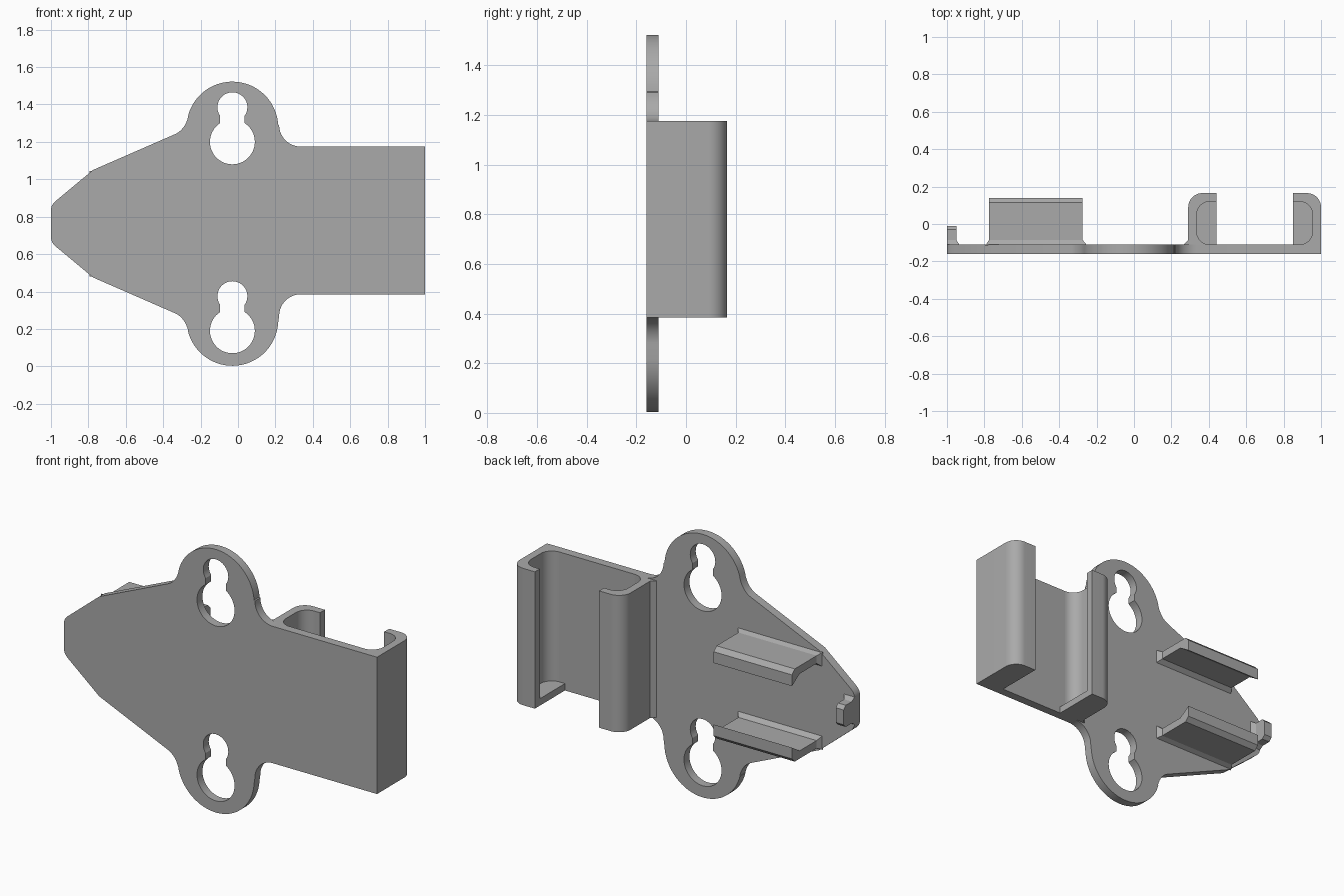
import bpy
import bmesh
from math import radians, sin, cos, asin, degrees
from mathutils import Matrix

cube = bpy.data.objects.get("Cube")
if cube:
    bpy.data.objects.remove(cube, do_unlink=True)

grey = bpy.data.materials.new("plain_grey")
grey.use_nodes = True
grey.diffuse_color = (0.4, 0.4, 0.4, 1)
grey.node_tree.nodes["Principled BSDF"].inputs["Base Color"].default_value = (0.4, 0.4, 0.4, 1)

# Columns give where the profile's two axes and its extrusion point
FRAMES = {
    "z": Matrix(((1, 0, 0, 0), (0, 1, 0, 0), (0, 0, 1, 0), (0, 0, 0, 1))),
    "y": Matrix(((1, 0, 0, 0), (0, 0, 1, 0), (0, 1, 0, 0), (0, 0, 0, 1))),
    "x": Matrix(((0, 0, 1, 0), (1, 0, 0, 0), (0, 1, 0, 0), (0, 0, 0, 1))),
}


def finish(name, bm):
    """Turn a bmesh into a clean object with sharp edges kept."""
    bmesh.ops.remove_doubles(bm, verts=bm.verts, dist=0.0001)
    bmesh.ops.recalc_face_normals(bm, faces=bm.faces)
    mesh = bpy.data.meshes.new(name)
    bm.to_mesh(mesh)
    bm.free()
    mesh.materials.clear()
    mesh.materials.append(grey)
    mesh.shade_smooth()
    mesh.set_sharp_from_angle(angle=radians(30))
    obj = bpy.data.objects.new(name, mesh)
    bpy.context.collection.objects.link(obj)
    return obj


def extrude(name, loops, axis, low, high):
    """Fill closed loops (holes included) and extrude them along an axis."""
    curve = bpy.data.curves.new(name + "_profile", "CURVE")
    curve.dimensions = "2D"
    curve.fill_mode = "BOTH"
    curve.extrude = (high - low) / 2
    for loop in loops:
        spline = curve.splines.new("POLY")
        spline.points.add(len(loop) - 1)
        for point, (u, v) in zip(spline.points, loop):
            point.co = (u, v, 0, 1)
        spline.use_cyclic_u = True
    helper = bpy.data.objects.new(name + "_profile", curve)
    bpy.context.collection.objects.link(helper)
    graph = bpy.context.evaluated_depsgraph_get()
    solid = bpy.data.meshes.new_from_object(helper.evaluated_get(graph))
    bm = bmesh.new()
    bm.from_mesh(solid)
    bpy.data.objects.remove(helper, do_unlink=True)
    bpy.data.meshes.remove(solid)
    shift = Matrix.Translation((0, 0, (low + high) / 2))
    bmesh.ops.transform(bm, matrix=FRAMES[axis] @ shift, verts=bm.verts)
    return finish(name, bm)


def flare(name, foot, top):
    """Tapered foot blending a part into the plate; rects are x0, x1, z0, z1."""
    bm = bmesh.new()
    for (x0, x1, z0, z1), y in ((foot, BACK - 0.005), (top, BACK + 0.025)):
        for x in (x0, x1):
            for z in (z0, z1):
                bm.verts.new((x, y, z))
    bmesh.ops.convex_hull(bm, input=bm.verts)
    return finish(name, bm)


def arc(cx, cy, r, start, end, n=16):
    steps = [radians(start + (end - start) * i / n) for i in range(n + 1)]
    return [(cx + r * cos(a), cy + r * sin(a)) for a in steps]


def bend(a, b, c, n=8):
    """Quadratic curve from a to c pulled towards b."""
    ts = [i / n for i in range(n + 1)]
    return [tuple((1 - t) ** 2 * p + 2 * t * (1 - t) * q + t * t * s
                  for p, q, s in zip(a, b, c)) for t in ts]


FRONT, BACK = -0.16, -0.11
MID = 0.7625
EAR_X = -0.03
BOTTOM, TOP = 0.385, 1.175


def flip(loop):
    return [(u, 2 * MID - v) for u, v in loop]


# Mounting plate: tapered tail, two round ears, square right end
def half_outline(edge):
    ear_z = 1.277
    return (bend((-1, 0.835), (-1, 0.865), (-0.97, 0.888), 6)
            + [(-0.775, 1.05)]
            + bend((-0.335, 1.242), (-0.285, 1.265), (-0.266, 1.335))
            + arc(EAR_X, ear_z, 0.245, 166, 4, 40)
            + arc(0.335, edge + 0.115, 0.115, 180, 270, 14)
            + [(1, edge)])


def keyhole(z):
    neck, big, small = 0.065, 0.12, 0.08
    a, b = degrees(asin(neck / big)), degrees(asin(neck / small))
    return (arc(EAR_X, z, big, 90 + a, 450 - a, 40)
            + arc(EAR_X, z + 0.185, small, b - 90, 270 - b, 30))


upper = half_outline(TOP)
lower = flip(half_outline(2 * MID - BOTTOM))
extrude("mounting_plate", [upper + lower[::-1], keyhole(1.2), keyhole(0.19)],
        "y", FRONT, BACK)

# Channel: two curled walls with a stop at the foot of each
outer = [(0.29, -0.13)] + arc(0.365, 0.09, 0.075, 180, 90, 12) + [(0.44, 0.165)]
inner = ([(0.44, 0.12)] + arc(0.405, 0.05, 0.07, 90, 180, 12)
         + arc(0.405, -0.04, 0.07, 180, 270, 12) + [(0.405, -0.13)])
stop = outer + [(0.44, -0.13)]
for side in ("inner", "outer"):
    def place(loop):
        return loop if side == "inner" else [(1.29 - u, v) for u, v in loop]
    extrude(side + "_channel_wall", [place(outer + inner)], "z", BOTTOM, TOP)
    extrude(side + "_channel_stop", [place(stop)], "z", BOTTOM, BOTTOM + 0.04)
extrude("channel_wall_chamfer", [[(0.265, BACK), (0.29, -0.085), (0.3, -0.12)]],
        "z", BOTTOM, TOP)

# Snap rails: thin walls with a lip hooked towards the middle
rail = [(-0.13, 1.03), (0.115, 1.03), (0.14, 1.005), (0.14, 0.94),
        (0.07, 0.985), (-0.13, 0.985)]
foot, neck = (-0.795, -0.25, 0.96, 1.045), (-0.775, -0.275, 0.985, 1.03)
for side in ("upper", "lower"):
    if side == "lower":
        rail = flip(rail)
        foot, neck = [r[:2] + (2 * MID - r[3], 2 * MID - r[2]) for r in (foot, neck)]
    extrude(side + "_rail", [rail], "x", -0.775, -0.275)
    flare(side + "_rail_foot", foot, neck)

# End stop at the tip of the tail
nub = [(-0.13, 0.7), (-0.03, 0.7), (-0.01, 0.72)]
extrude("tail_stop", [nub + flip(nub)[::-1]], "x", -1, -0.95)
flare("tail_stop_foot", (-1, -0.93, 0.68, 0.845), (-1, -0.95, 0.7, 0.825))
